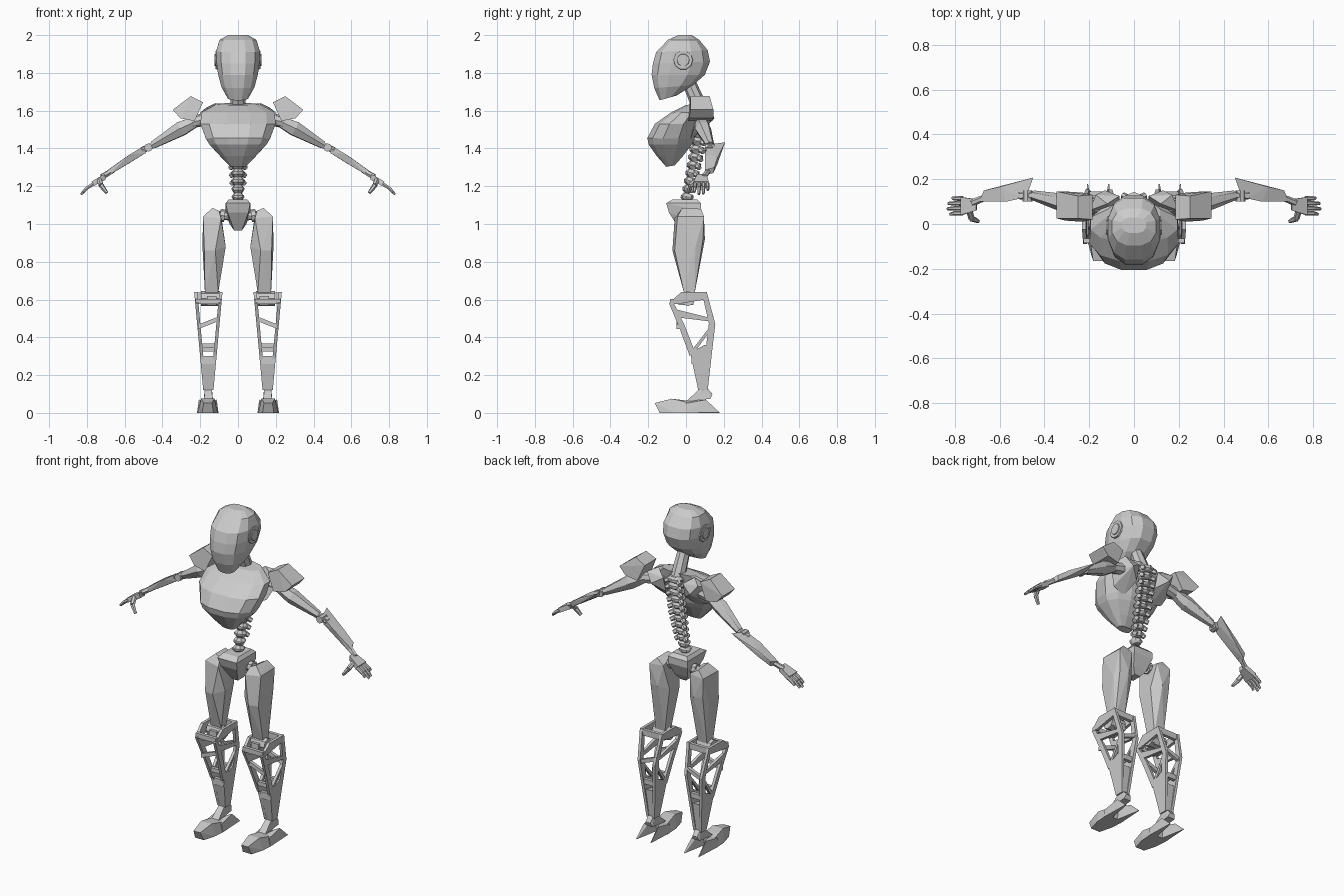
import bpy, bmesh, math
from mathutils import Vector

gray = bpy.data.materials.new("light_gray")
gray.diffuse_color = (0.6, 0.6, 0.6, 1)


def finish(name, bm, mirror):
    bmesh.ops.recalc_face_normals(bm, faces=bm.faces)
    mesh = bpy.data.meshes.new(name)
    bm.to_mesh(mesh)
    bm.free()
    mesh.materials.append(gray)
    ob = bpy.data.objects.new(name, mesh)
    bpy.context.collection.objects.link(ob)
    if mirror:
        ob.modifiers.new("mirror", 'MIRROR').use_mirror_merge = False
    return ob


def hulls(name, groups, mirror=True):
    """One object made of several convex blocks."""
    bm = bmesh.new()
    for pts in groups:
        vs = [bm.verts.new(p) for p in pts]
        res = bmesh.ops.convex_hull(bm, input=vs)
        junk = {v for v in res["geom_interior"] + res["geom_unused"]
                if isinstance(v, bmesh.types.BMVert)}
        bmesh.ops.delete(bm, geom=list(junk), context='VERTS')
    bmesh.ops.dissolve_limit(bm, angle_limit=0.03, verts=bm.verts, edges=bm.edges)
    return finish(name, bm, mirror)


def loft(name, rings, n, cx=0.0, power=1.0, mirror=False):
    """Rings of (front y, front z, back y, back z, half width), joined in order."""
    bm, loops = bmesh.new(), []
    for fy, fz, by, bz, w in rings:
        loop = []
        for i in range(n):
            a = 2 * math.pi * (i + 0.5) / n
            c, s = math.cos(a), math.sin(a)
            c, s = (math.copysign(abs(v) ** power, v) for v in (c, s))
            t = (1 - c / math.cos(math.pi / n) ** power) / 2
            loop.append(bm.verts.new((cx + w * s, fy + (by - fy) * t, fz + (bz - fz) * t)))
        loops.append(loop)
    for a, b in zip(loops, loops[1:]):
        for i in range(n):
            j = (i + 1) % n
            bm.faces.new((a[i], a[j], b[j], b[i]))
    bm.faces.new(loops[0])
    bm.faces.new(loops[-1])
    return finish(name, bm, mirror)


def rod(p0, p1, r0, r1, n=6):
    """Points of a tapered rod between two ends."""
    p0, p1 = Vector(p0), Vector(p1)
    q = (p1 - p0).to_track_quat('Z', 'Y')
    return [p + q @ Vector((r * math.cos(k * math.tau / n), r * math.sin(k * math.tau / n), 0))
            for p, r in ((p0, r0), (p1, r1)) for k in range(n)]


def box(x0, x1, y0, y1, z0, z1):
    return [(x, y, z) for x in (x0, x1) for y in (y0, y1) for z in (z0, z1)]


# Head, ears and neck
loft("head", [(-.14, 1.655, -.05, 1.68, .055), (-.168, 1.72, .037, 1.735, .09),
              (-.182, 1.79, .10, 1.79, .108), (-.175, 1.85, .127, 1.86, .117),
              (-.158, 1.91, .115, 1.92, .119), (-.095, 1.975, .07, 1.975, .10),
              (-.04, 2.0, .03, 2.0, .055)], 12, power=.8)
ear = (-.015, 1.868)
hulls("ear_ring", [rod((.09, *ear), (.119, *ear), .056, .05, 10)])
hulls("ear_cap", [rod((.11, *ear), (.124, *ear), .036, .032, 10)])
hulls("neck", [rod((0, .085, 1.59), (0, .02, 1.74), .042, .036, 8)], False)

# Chest shell and shoulder blades
loft("chest", [(-.105, 1.303, -.06, 1.31, .045), (-.155, 1.36, -.02, 1.355, .095),
               (-.197, 1.42, .03, 1.42, .155), (-.205, 1.455, .045, 1.45, .175),
               (-.165, 1.53, .065, 1.53, .205), (-.08, 1.59, .085, 1.59, .20),
               (0, 1.63, .10, 1.64, .12)], 12, power=.85)
hulls("shoulder_blade", [[(.09, .02, 1.44), (.17, .03, 1.47), (.065, .10, 1.51), (.13, .15, 1.56),
                          (.065, .125, 1.60), (.17, .13, 1.615), (.12, .09, 1.64),
                          (.2, .05, 1.53), (.2, .06, 1.59)]])

# Spine: stacked vertebrae with paired rear lobes
vertebrae, lobes = [], []
for i in range(12):
    z = 1.14 + i * .042
    y = .01 + .09 * ((z - 1.14) / .46) ** .9
    r = .030 + .0010 * i
    vertebrae.append(rod((0, y, z - .019), (0, y - .004, z + .004), r * .7, r * 1.15, 8)
                     + rod((0, y - .004, z + .004), (0, y, z + .021), r * 1.15, r * .75, 8))
    if i > 1:
        k = min(1, .5 + i * .08)
        lobes.append(rod((.012, y + .005, z + .008), (.012 + .038 * k, y + .03 * k, z - .012),
                         .017, .013, 6))
hulls("vertebrae", vertebrae, False)
hulls("vertebra_lobes", lobes)

# Pelvis and hip joints
hulls("pelvis", [[(s * x, y, z) for s in (-1, 1) for x, y, z in (
    (.065, -.105, 1.11), (.05, -.07, 1.13), (.05, .06, 1.13), (.065, .08, 1.11), (.065, .08, 1.07),
    (.055, -.09, 1.06), (.045, .05, 1.0), (.02, -.03, .965), (.02, .03, .965))]], False)
hulls("hip_joint", [rod((.04, .02, 1.04), (.13, .02, 1.05), .022, .022, 8),
                    rod((.07, .02, 1.043), (.095, .02, 1.046), .034, .034, 8)])

# Thighs and knees
hulls("thigh", [[(x, y, z) for x, y, z in (
    (.10, -.03, 1.07), (.135, -.02, 1.085), (.185, -.045, 1.04), (.09, -.06, 1.03), (.14, .08, 1.08),
    (.09, .09, 1.05), (.18, .095, 1.04), (.065, -.03, .88), (.068, .06, .90), (.12, .10, .92),
    (.12, -.072, .86), (.178, -.06, .86), (.188, .05, .88), (.175, .09, .92),
    (.105, -.01, .635), (.175, -.01, .635), (.11, .045, .63), (.172, .045, .63))]])
hulls("knee_joint", [rod((.095, .01, .605), (.195, .01, .605), .04, .04, 8),
                     box(.115, .165, -.04, .04, .57, .62)])


# Shins: two pierced side plates joined by cross bars
def half_width(z):
    return .027 + .048 * (z - .12) / .52


def plate(poly):
    return [[(.157 + s * (half_width(z) - d), y, z) for y, z in poly for d in (0, .017)]
            for s in (-1, 1)]


def bar(y0, y1, zl, zr, h, d=.02):
    return [(.157 + s * (half_width(z) - .003), y, z + e) for s, z in ((-1, zl), (1, zr))
            for y in (y0, y0 + d) for e in (-h, h)]


plates = [
    [(-.09, .58), (-.025, .64), (.11, .64), (.10, .60), (-.05, .575)],    # top band
    [(-.09, .58), (-.062, .575), (-.01, .47), (-.035, .45)],              # upper front edge
    [(-.035, .45), (-.01, .47), (.045, .33), (.02, .30)],                 # lower front edge
    [(.11, .64), (.155, .47), (.122, .47), (.09, .61)],                   # upper rear edge
    [(.155, .47), (.122, .48), (.10, .30), (.14, .34)],                   # lower rear edge
    [(-.06, .55), (.12, .505), (.12, .485), (-.04, .505)],                # middle band
    [(.13, .46), (.125, .43), (.03, .30), (.03, .33)],                    # diagonal
    [(.022, .32), (.06, .31), (.10, .36), (.142, .36), (.115, .12), (.065, .12)]]
hulls("shin_plates", [g for p in plates for g in plate(p)])
hulls("shin_bars", [bar(-.085, 0, .59, .59, .014), bar(-.05, 0, .50, .455, .012),
                    bar(.01, 0, .355, .355, .012), bar(.03, 0, .28, .28, .02),
                    bar(.09, 0, .62, .62, .018), bar(.125, 0, .50, .455, .012),
                    bar(.115, 0, .34, .34, .015),
                    [(.157 + s * .9 * half_width(z), y, z) for s in (-1, 1)
                     for y, z in ((.033, .27), (.125, .29), (.113, .12), (.066, .12))]])

# Ankles and forked feet
hulls("ankle", [[(.157 + s * w, y, z) for s in (-1, 1) for w, y, z in (
    (.024, 0, .06), (.024, .13, .075), (.015, .14, .10), (.018, .105, .14), (.018, .07, .125))],
    rod((.157, .09, .10), (.157, .09, .16), .02, .022, 6)])
hulls("foot", [[(.16 + s * w, y, z) for s in (-1, 1) for w, y, z in (
    (.022, -.165, .052), (.03, -.14, 0), (.052, -.06, 0), (.057, .03, 0), (.045, .03, .05),
    (.035, -.075, .075), (.02, .03, .062))]] +
    [[(.16 + s * w, y, z) for w, y, z in (
        (.057, .0, 0), (.012, .0, 0), (.045, .178, 0), (.05, .178, .002), (.05, .0, .05),
        (.015, .0, .06), (.047, .105, .07), (.03, .08, .068))] for s in (-1, 1)])

# Shoulder pads and joints
hulls("shoulder_pad", [[(x, y + s * h, z) for s in (-1, 1) for x, y, h, z in (
    (.185, .075, .055, 1.645), (.25, .075, .05, 1.677), (.345, .085, .06, 1.605),
    (.305, .08, .065, 1.56), (.23, .075, .065, 1.545))]])
hulls("shoulder_joint", [rod((.15, .08, 1.56), (.24, .08, 1.54), .035, .032, 8)])

# Arms with swept-back elbow blades
hulls("upper_arm", [rod((.21, .08, 1.55), (.30, .09, 1.505), .03, .043)
                    + rod((.30, .09, 1.505), (.45, .128, 1.418), .043, .022)])
hulls("elbow", [rod((.44, .128, 1.42), (.51, .128, 1.392), .018, .018),
                rod((.475, .10, 1.405), (.475, .15, 1.405), .022, .022, 8)])
hulls("forearm", [[(.45, .207, 1.432), (.47, .15, 1.425), (.50, .115, 1.412), (.49, .12, 1.375),
                   (.48, .165, 1.39), (.57, .10, 1.37), (.57, .115, 1.325), (.60, .165, 1.35),
                   (.60, .165, 1.315), (.67, .15, 1.30), (.69, .10, 1.285), (.68, .10, 1.26),
                   (.665, .145, 1.27)]])

# Hands
hulls("palm", [rod((.66, .12, 1.285), (.72, .095, 1.25), .014, .016),
               [(.705, .06, 1.265), (.705, .11, 1.265), (.70, .065, 1.235), (.70, .11, 1.235),
                (.775, .04, 1.225), (.775, .12, 1.225), (.765, .04, 1.20), (.765, .12, 1.20)]])
fingers = []
for k in range(4):
    y, tip = .048 + .022 * k, (.82, .832, .828, .81)[k]
    mid = (.80, y, 1.19)
    fingers += [rod((.765, y, 1.213), mid, .011, .010),
                rod(mid, (tip, y - .004 + .002 * k, 1.19 - (tip - .80) * 1.05), .010, .007)]
hulls("fingers", fingers)
hulls("thumb", [rod((.735, .06, 1.235), (.725, .025, 1.205), .014, .014),
                rod((.725, .025, 1.205), (.695, .012, 1.165), .014, .009)])
